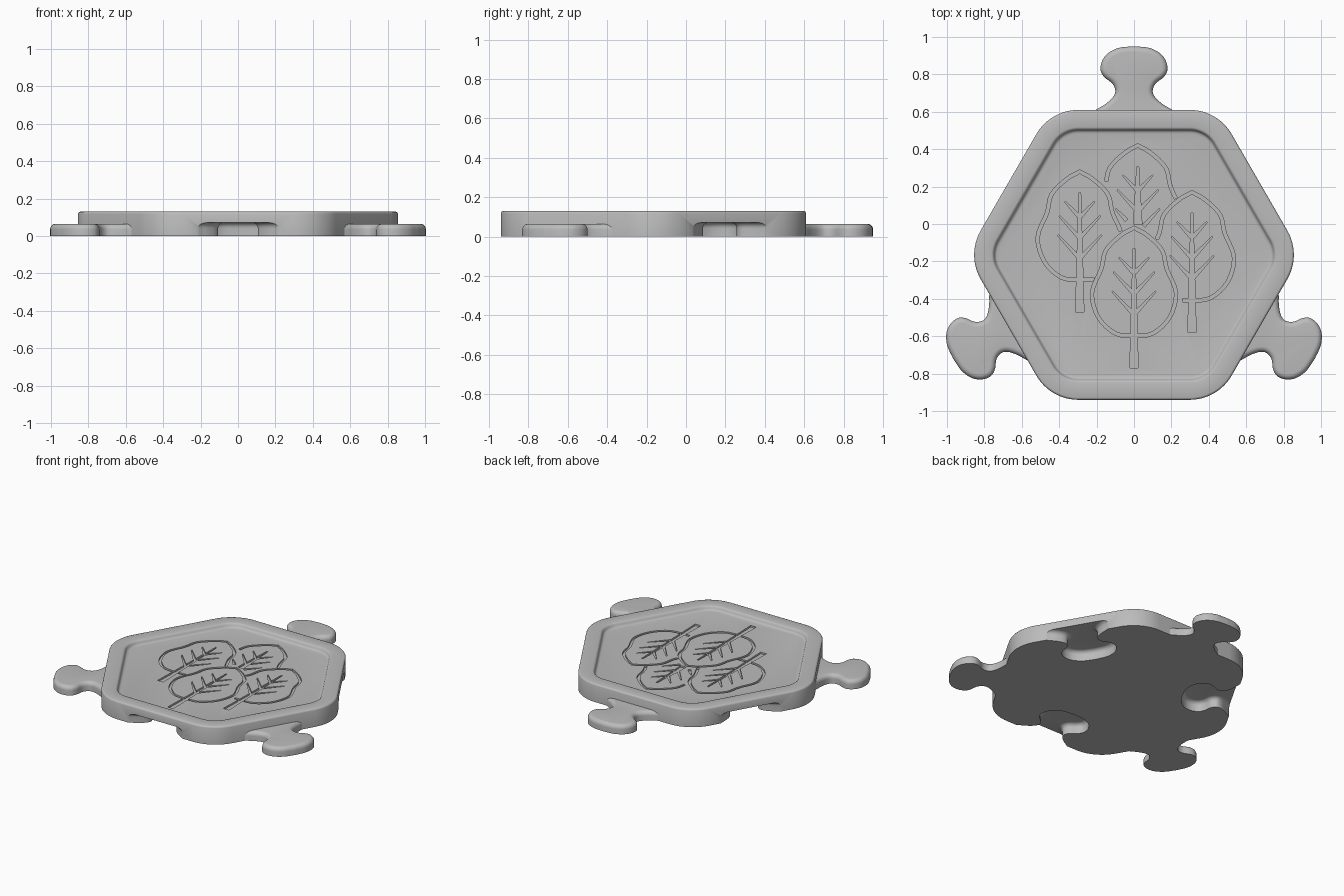
import bpy, bmesh, math
from mathutils import Vector, Matrix
from mathutils.geometry import interpolate_bezier

if "Cube" in bpy.data.objects:
    bpy.data.objects.remove(bpy.data.objects["Cube"])

CENTER = Vector((0, -0.165, 0))
APOTHEM, CORNER = 0.775, 0.26
FLOOR = 0.10

grey = bpy.data.materials.new("light_grey")
grey.diffuse_color = (0.5, 0.5, 0.5, 1)
grey.use_nodes = True
grey.node_tree.nodes["Principled BSDF"].inputs["Base Color"].default_value = grey.diffuse_color


def make_object(name, bm):
    bmesh.ops.recalc_face_normals(bm, faces=bm.faces)
    mesh = bpy.data.meshes.new(name)
    bm.to_mesh(mesh)
    bm.free()
    mesh.materials.append(grey)
    ob = bpy.data.objects.new(name, mesh)
    bpy.context.collection.objects.link(ob)
    return ob


def loft(bm, rings):
    """Skin matching rings of points and cap both ends."""
    loops = [[bm.verts.new(p) for p in r] for r in rings]
    n = len(loops[0])
    for a, b in zip(loops, loops[1:]):
        for i in range(n):
            j = (i + 1) % n
            bm.faces.new((a[i], a[j], b[j], b[i]))
    bm.faces.new(loops[0])
    bm.faces.new(loops[-1])


def smooth_path(pts, steps=6):
    """Smooth open path through the points."""
    p = [Vector(q).to_2d() for q in pts]
    p = [2 * p[0] - p[1]] + p + [2 * p[-1] - p[-2]]
    out = []
    for a, b, c, d in zip(p, p[1:], p[2:], p[3:]):
        out += interpolate_bezier(b, b + (c - a) / 6, c - (d - b) / 6, c, steps + 1)[:-1]
    return out + [p[-2]]


def mirrored(half, steps=6):
    """Closed outline from a right half that ends on the axis."""
    right = smooth_path(half, steps)
    return right + [Vector((-q.x, q.y)) for q in reversed(right[:-1])]


def inset(outline, d):
    """Move a counter-clockwise outline inward by d."""
    out, n = [], len(outline)
    for i, p in enumerate(outline):
        a = (p - outline[i - 1]).normalized()
        b = (outline[(i + 1) % n] - p).normalized()
        na, nb = Vector((-a.y, a.x)), Vector((-b.y, b.x))
        m = (na + nb).normalized()
        out.append(p + m * d / max(0.5, m.dot(na)))
    return out


def hexagon(shrink, z):
    """Rounded hexagon ring with flat sides to front and back."""
    r = max(CORNER - shrink, 0.05)
    reach = (APOTHEM - shrink - r) / math.cos(math.pi / 6)
    ring = []
    for k in range(6):
        a = k * math.pi / 3
        c = CENTER + Vector((math.cos(a), math.sin(a), 0)) * reach
        for s in range(13):
            t = a - math.pi / 6 + s * math.pi / 36
            ring.append(c + Vector((math.cos(t) * r, math.sin(t) * r, z)))
    return ring


def cut(target, cutter, self_cut=False):
    m = target.modifiers.new("cut", 'BOOLEAN')
    m.operation, m.solver, m.object = 'DIFFERENCE', 'EXACT', cutter
    m.use_self = self_cut
    bpy.context.view_layer.objects.active = target
    bpy.ops.object.modifier_apply(modifier=m.name)
    bpy.data.objects.remove(cutter, do_unlink=True)


# Tile body: rounded rim and a sunken floor
profile = [(0, 0), (0, 0.118), (0.002, 0.123), (0.006, 0.128), (0.012, 0.13),
           (0.092, 0.13), (0.099, 0.128), (0.104, 0.123), (0.108, 0.115),
           (0.112, 0.106), (0.118, 0.102), (0.128, FLOOR)]
bm = bmesh.new()
loft(bm, [hexagon(s, z) for s, z in profile])
tile = make_object("tile_body", bm)

# Puzzle knob shape, shared by tabs and sockets
KNOB = mirrored([(0.28, -0.05), (0.205, 0), (0.155, 0.03), (0.115, 0.065), (0.10, 0.1),
                 (0.115, 0.14), (0.158, 0.175), (0.178, 0.21), (0.172, 0.258),
                 (0.14, 0.302), (0.08, 0.332), (0, 0.34)])


def knob(name, angle, sink, grow, bottom, top, inward=False):
    rot = Matrix.Rotation(angle - math.pi / 2, 3, 'Z')
    rings = []
    r = 0.03
    levels = [(0, bottom)] + [(r * (1 - math.cos(t)), top - r + r * math.sin(t))
                              for t in (i * math.pi / 12 for i in range(7))]
    for d, z in levels:
        ring = []
        for p in inset(KNOB, d - grow):
            y = APOTHEM + (-p.y if inward else p.y) - sink
            ring.append(CENTER + rot @ Vector((p.x, y, z)))
        rings.append(ring)
    bm = bmesh.new()
    loft(bm, rings)
    return make_object(name, bm)


tabs = []
for k, label in enumerate(("back", "left", "right")):
    a = math.radians(90 + 120 * k)
    tabs.append(knob(label + "_tab", a, 0, 0, 0, 0.065))
    cut(tile, knob("socket_cutter", a + math.pi, 0, 0.006, -0.02, 0.072, True))

# Leaf engraving: front leaf covers the side leaves, which cover the back leaf
LEAF = mirrored([(0.0, -0.29), (0.10, -0.275), (0.19, -0.19), (0.225, -0.06),
                 (0.175, 0.07), (0.15, 0.17), (0.07, 0.25), (0, 0.29)], 4)
LEAVES = [(0, -0.31), (0.31, -0.12), (-0.29, -0.01), (0.02, 0.13)]


def inside(p, poly):
    hit = False
    for a, b in zip(poly, poly[1:] + poly[:1]):
        if (a.y > p.y) != (b.y > p.y) and p.x < a.x + (p.y - a.y) * (b.x - a.x) / (b.y - a.y):
            hit = not hit
    return hit


def stroke(bm, pts, w0, w1):
    """Groove prism along a path, tapering from w0 to w1."""
    n = len(pts)
    left, right = [], []
    for i, p in enumerate(pts):
        t = (pts[min(i + 1, n - 1)] - pts[max(i - 1, 0)]).normalized()
        w = (w0 + (w1 - w0) * i / (n - 1)) / 2
        s = Vector((-t.y, t.x)) * w
        left.append(p + s)
        right.append(p - s)
    lo, hi = FLOOR - 0.012, FLOOR + 0.01
    rings = [[(a.x, a.y, lo), (b.x, b.y, lo), (b.x, b.y, hi), (a.x, a.y, hi)]
             for a, b in zip(left, right)]
    loft(bm, rings)


bm = bmesh.new()
covers = []
for cx, cy in LEAVES:
    c = Vector((cx, cy))
    outline = [c + p for p in LEAF[1:]] + [c + LEAF[0]]
    strokes = [(outline + [outline[0]], 0.018, 0.018)]
    # Stem and midrib
    rib = [c + Vector((0, -0.46 + i * 0.022)) for i in range(30)]
    strokes.append((rib, 0.045, 0.01))
    # Side veins
    for side in (-1, 1):
        for y0, length in ((-0.17, 0.15), (-0.06, 0.14), (0.05, 0.1)):
            vein = [c + Vector((side * (0.004 + length * 0.75 * i / 4), y0 + length * 0.8 * i / 4))
                    for i in range(5)]
            strokes.append((vein, 0.02, 0.006))
    for pts, w0, w1 in strokes:
        run = []
        for p in pts + [None]:
            if p is not None and not any(inside(p, o) for o in covers):
                run.append(p)
                continue
            if len(run) > 2:
                stroke(bm, run, w0, w1)
            run = []
    covers.append([c + p * 1.06 for p in LEAF])
cut(tile, make_object("leaf_cutter", bm), True)

# Smooth shading with sharp edges kept
for ob in [tile] + tabs:
    bpy.ops.object.select_all(action='DESELECT')
    ob.select_set(True)
    bpy.context.view_layer.objects.active = ob
    bpy.ops.object.shade_smooth_by_angle(angle=math.radians(35))
